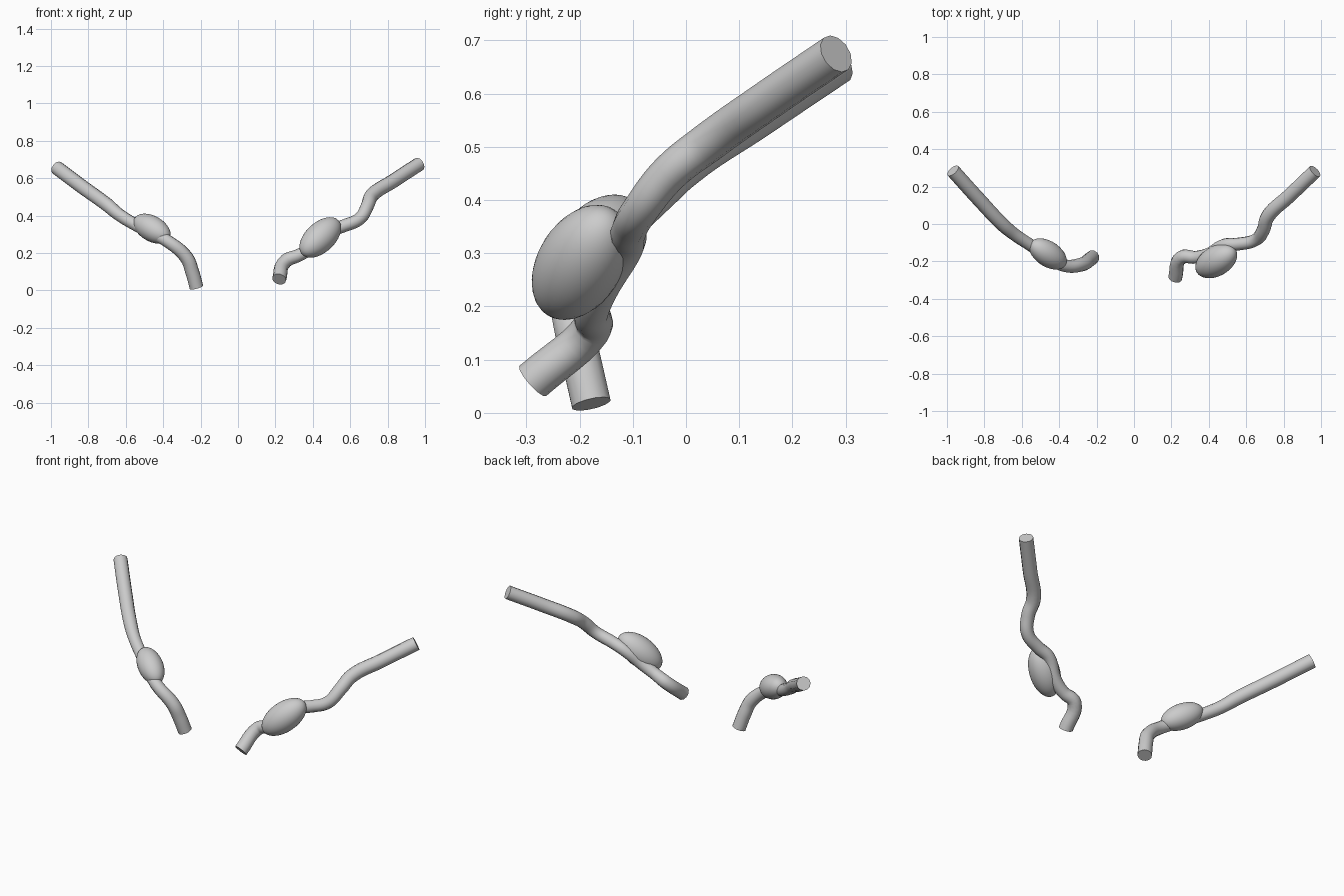
import bpy, math
from mathutils import Vector

if "Cube" in bpy.data.objects:
    bpy.data.objects.remove(bpy.data.objects["Cube"])

grey = bpy.data.materials.new("plain_grey")
grey.diffuse_color = (0.6, 0.6, 0.6, 1)
grey.use_nodes = True
grey.node_tree.nodes["Principled BSDF"].inputs["Base Color"].default_value = grey.diffuse_color


def finish(ob):
    ob.data.materials.clear()
    ob.data.materials.append(grey)
    bpy.ops.object.select_all(action='DESELECT')
    ob.select_set(True)
    bpy.context.view_layer.objects.active = ob
    bpy.ops.object.shade_smooth_by_angle(angle=math.radians(40))


def tube(name, points):
    """Capped 12-sided tube; points are x, y, z, radius."""
    cu = bpy.data.curves.new(name, 'CURVE')
    cu.dimensions = '3D'
    cu.bevel_depth = 1.0
    cu.bevel_resolution = 4
    cu.use_fill_caps = True
    cu.resolution_u = 6
    sp = cu.splines.new('BEZIER')
    sp.bezier_points.add(len(points) - 1)
    for bp, (x, y, z, r) in zip(sp.bezier_points, points):
        bp.co = (x, y, z)
        bp.radius = r
        bp.handle_left_type = bp.handle_right_type = 'AUTO'
    ob = bpy.data.objects.new(name, cu)
    bpy.context.collection.objects.link(ob)
    bpy.ops.object.select_all(action='DESELECT')
    ob.select_set(True)
    bpy.context.view_layer.objects.active = ob
    bpy.ops.object.convert(target='MESH')
    finish(bpy.context.object)


def bulb(name, centre, axis, length, width):
    """Egg-shaped swelling stretched along axis."""
    bpy.ops.mesh.primitive_uv_sphere_add(segments=32, ring_count=20, radius=1, location=centre)
    ob = bpy.context.object
    ob.name = name
    ob.scale = (width, width, length)
    ob.rotation_euler = Vector(axis).to_track_quat('Z', 'Y').to_euler()
    finish(ob)


# left stalk and bulb
tube("left_stalk", [
    (-0.968, 0.285, 0.655, .038), (-0.83, 0.132, 0.552, .038), (-0.70, -0.005, 0.458, .037),
    (-0.64, -0.055, 0.408, .034), (-0.55, -0.115, 0.352, .033), (-0.46, -0.175, 0.305, .033),
    (-0.375, -0.222, 0.262, .034), (-0.275, -0.215, 0.175, .037), (-0.245, -0.197, 0.10, .038),
    (-0.222, -0.178, 0.017, .038)])
bulb("left_bulb", (-0.46, -0.16, 0.33), (0.75, -0.49, -0.435), 0.119, 0.068)

# right stalk and bulb
tube("right_stalk", [
    (0.968, 0.282, 0.675, .038), (0.83, 0.15, 0.585, .038), (0.715, 0.04, 0.507, .038),
    (0.692, -0.03, 0.452, .036), (0.65, -0.085, 0.383, .034), (0.56, -0.107, 0.343, .034),
    (0.485, -0.112, 0.315, .034), (0.40, -0.16, 0.235, .034), (0.33, -0.178, 0.19, .034),
    (0.255, -0.178, 0.157, .037), (0.22, -0.288, 0.06, .038)])
bulb("right_bulb", (0.44, -0.198, 0.283), (0.67, 0.39, 0.625), 0.141, 0.08)
